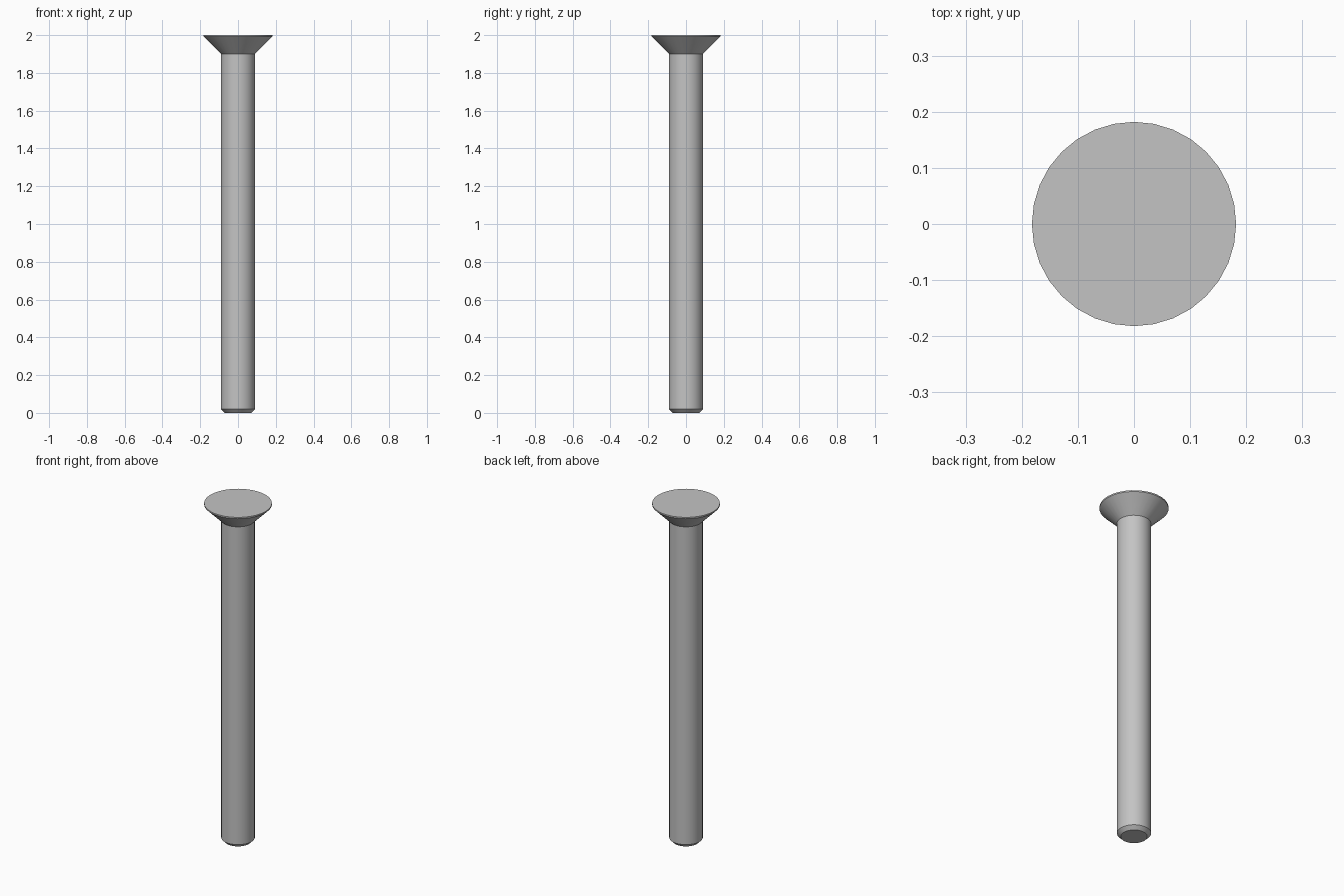
import bpy, bmesh, math

cube = bpy.data.objects.get("Cube")
if cube:
    bpy.data.objects.remove(cube)

steel = bpy.data.materials.new("grey steel")
steel.use_nodes = True
colour = (0.55, 0.55, 0.55, 1)
steel.diffuse_color = colour
steel.node_tree.nodes["Principled BSDF"].inputs["Base Color"].default_value = colour

SIDES, SOCKET_SIDES = 32, 36
APOTHEM = 0.06
CORNER = APOTHEM / math.cos(math.pi / 6)
SOCKET_FLOOR = 1.93

bm = bmesh.new()


def ring(count, point):
    """Closed loop of vertices; point maps an angle to (radius, height)."""
    verts = []
    for i in range(count):
        a = math.tau * i / count
        r, z = point(a)
        verts.append(bm.verts.new((r * math.cos(a), r * math.sin(a), z)))
    return verts


def skin(lower, upper):
    """Quads between two loops of equal length."""
    n = len(lower)
    for i in range(n):
        j = (i + 1) % n
        bm.faces.new((lower[i], lower[j], upper[j], upper[i]))


def loop_edges(verts):
    return [bm.edges.get((v, verts[i - 1])) for i, v in enumerate(verts)]


def hex_radius(a):
    return APOTHEM / math.cos(a % (math.pi / 3) - math.pi / 6)


# Chamfered tip, shank, countersunk head and its thin lip
profile = [(0.07, 0), (0.09, 0.02), (0.09, 1.901), (0.182, 1.992), (0.182, 2)]
body = [ring(SIDES, lambda a, p=p: p) for p in profile]
for lower, upper in zip(body, body[1:]):
    skin(lower, upper)
bm.faces.new(body[0][::-1])

# Hexagonal socket with a conical lead-in
rim = ring(SOCKET_SIDES, lambda a: (CORNER, 2))
steep = math.tan(math.radians(60))
# Corners of the hexagon meet the rim, so they are shared with it
lead = [rim[i] if i % (SOCKET_SIDES // 6) == 0 else v for i, v in enumerate(
    ring(SOCKET_SIDES, lambda a: (hex_radius(a), 2 - (CORNER - hex_radius(a)) * steep)))]
floor = ring(SOCKET_SIDES, lambda a: (hex_radius(a), SOCKET_FLOOR))
skin(floor, lead)
for i in range(SOCKET_SIDES):
    j = (i + 1) % SOCKET_SIDES
    corners = list(dict.fromkeys((lead[i], lead[j], rim[j], rim[i])))
    bm.faces.new(corners)
bm.faces.new(floor)

# Flat top of the head around the socket
bmesh.ops.bridge_loops(bm, edges=loop_edges(body[-1]) + loop_edges(rim))
bmesh.ops.delete(bm, geom=[v for v in bm.verts if not v.link_faces], context="VERTS")
bmesh.ops.recalc_face_normals(bm, faces=bm.faces)

mesh = bpy.data.meshes.new("countersunk_screw")
bm.to_mesh(mesh)
bm.free()
mesh.materials.append(steel)
screw = bpy.data.objects.new("countersunk_screw", mesh)
bpy.context.collection.objects.link(screw)

# Round sides smooth, rims and socket corners sharp
bpy.ops.object.select_all(action="DESELECT")
screw.select_set(True)
bpy.context.view_layer.objects.active = screw
bpy.ops.object.shade_smooth_by_angle(angle=math.radians(25))
